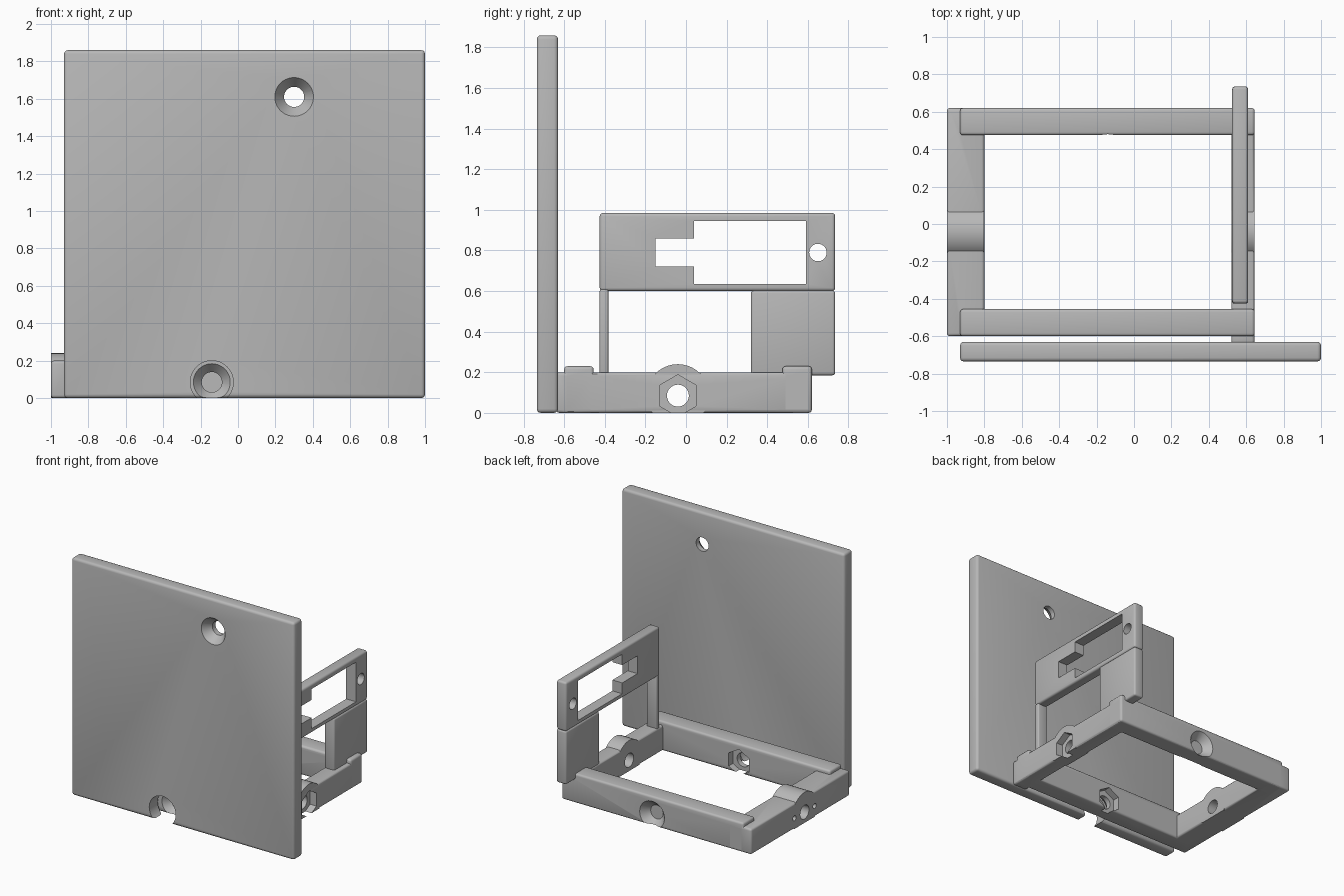
import bpy, bmesh, math
from mathutils import Vector

old = bpy.data.objects.get("Cube")
if old:
    bpy.data.objects.remove(old, do_unlink=True)

grey = bpy.data.materials.new("plain_grey")
grey.use_nodes = True
colour = (0.48, 0.48, 0.48, 1)
grey.diffuse_color = colour
grey.node_tree.nodes["Principled BSDF"].inputs["Base Color"].default_value = colour


def make(name, bm):
    bmesh.ops.recalc_face_normals(bm, faces=bm.faces)
    mesh = bpy.data.meshes.new(name)
    bm.to_mesh(mesh)
    bm.free()
    mesh.materials.append(grey)
    obj = bpy.data.objects.new(name, mesh)
    bpy.context.collection.objects.link(obj)
    return obj


def box(name, x, y, z, bevel=0.016):
    """Block given by its ranges, with rounded edges."""
    bm = bmesh.new()
    bmesh.ops.create_cube(bm, size=1)
    for v in bm.verts:
        v.co = Vector([sum(r) / 2 + c * (r[1] - r[0]) for r, c in zip((x, y, z), v.co)])
    if bevel:
        bmesh.ops.bevel(bm, geom=bm.edges[:], offset=bevel, segments=3,
                        profile=0.5, affect='EDGES')
    return make(name, bm)


def rod(name, start, end, r1, r2=None, sides=40, floor=False):
    """Horizontal prism or cone, optionally flattened at the ground."""
    start, end = Vector(start), Vector(end)
    up = Vector((0, 0, 1))
    side = (end - start).normalized().cross(up)
    bm = bmesh.new()
    rings = []
    for p, r in ((start, r1), (end, r2 or r1)):
        ring = []
        for i in range(sides):
            a = math.tau * i / sides
            co = p + r * (math.cos(a) * up + math.sin(a) * side)
            if floor:
                co.z = max(co.z, 0)
            ring.append(bm.verts.new(co))
        rings.append(ring)
    a, b = rings
    for i in range(sides):
        j = (i + 1) % sides
        bm.faces.new((a[i], a[j], b[j], b[i]))
    bm.faces.new(a)
    bm.faces.new(b)
    return make(name, bm)


def combine(target, others, operation):
    for other in others:
        mod = target.modifiers.new("combine", 'BOOLEAN')
        mod.operation, mod.solver, mod.object = operation, 'EXACT', other
        bpy.context.view_layer.objects.active = target
        bpy.ops.object.modifier_apply(modifier=mod.name)
        bpy.data.objects.remove(other, do_unlink=True)


HX, HY, HZ = -0.14, -0.04, 0.085   # screw hole axes through the frame
R = 0.054                          # screw hole radius

# Tall front plate with a countersunk hole and an arch at its foot
plate = box("front_plate", (-0.93, 1), (-0.735, -0.63), (0, 1.86), 0.02)
combine(plate, [
    rod("hole", (0.3, -0.8, 1.61), (0.3, -0.5, 1.61), R),
    rod("sink", (0.3, -0.737, 1.61), (0.3, -0.67, 1.61), 0.105, R),
    rod("arch", (HX, -0.8, HZ), (HX, -0.615, HZ), 0.115),
], 'DIFFERENCE')

# Rectangular base frame: side bars, taller front and back bars, round humps, boss
frame = box("base_frame", (-1, -0.8), (-0.6, 0.62), (0, 0.2))
combine(frame, [
    box("right_bar", (0.52, 0.645), (-0.64, 0.615), (0, 0.2)),
    box("front_bar", (-0.93, 0.645), (-0.6, -0.455), (0, 0.23)),
    box("back_bar", (-0.93, 0.645), (0.475, 0.62), (0, 0.23)),
    rod("left_hump", (-0.999, HY, HZ), (-0.801, HY, HZ), 0.155, floor=True),
    rod("right_hump", (0.521, HY, HZ), (0.644, HY, HZ), 0.155, floor=True),
    rod("boss", (HX, 0.5, HZ), (HX, 0.415, HZ), 0.14, floor=True),
    rod("boss_tip", (HX, 0.45, HZ), (HX, 0.36, HZ), 0.085, floor=True),
], 'UNION')

# Screw holes, countersinks, nut pockets and small side holes
cuts = [
    rod("long_hole", (HX, -0.9, HZ), (HX, 0.9, HZ), R),
    rod("cross_hole", (-1.2, HY, HZ), (1, HY, HZ), R),
    rod("front_sink", (HX, -0.605, HZ), (HX, -0.55, HZ), 0.103, R),
    rod("back_sink", (HX, 0.625, HZ), (HX, 0.56, HZ), 0.112, R),
    rod("front_nut", (HX, -0.51, HZ), (HX, -0.4, HZ), 0.103, sides=6),
    rod("right_nut", (0.59, HY, HZ), (0.7, HY, HZ), 0.103, sides=6),
]
for s in (-1, 1):
    y = HY + s * 0.125
    cuts.append(rod("pin_hole", (-1.1, y, HZ), (-0.9, y, HZ), 0.02, sides=20))
combine(frame, cuts, 'DIFFERENCE')

# Upright mounting panel with a stepped window and a screw hole
PX = (0.525, 0.61)
panel = box("mount_panel", PX, (-0.425, 0.735), (0.6, 0.985))
combine(panel, [
    box("window", (0.4, 0.8), (0.04, 0.59), (0.635, 0.945), 0),
    box("window_step", (0.4, 0.8), (-0.15, 0.06), (0.72, 0.86), 0),
    rod("panel_hole", (0.4, 0.65, 0.79), (0.8, 0.65, 0.79), 0.043),
], 'DIFFERENCE')

# Posts carrying the panel
wide_post = box("wide_post", PX, (0.32, 0.735), (0.185, 0.603), 0.014)
thin_post = box("thin_post", PX, (-0.425, -0.383), (0.185, 0.61), 0.01)

for obj in (plate, frame, panel, wide_post, thin_post):
    bpy.ops.object.select_all(action='DESELECT')
    obj.select_set(True)
    bpy.context.view_layer.objects.active = obj
    bpy.ops.object.shade_smooth_by_angle(angle=math.radians(35))
